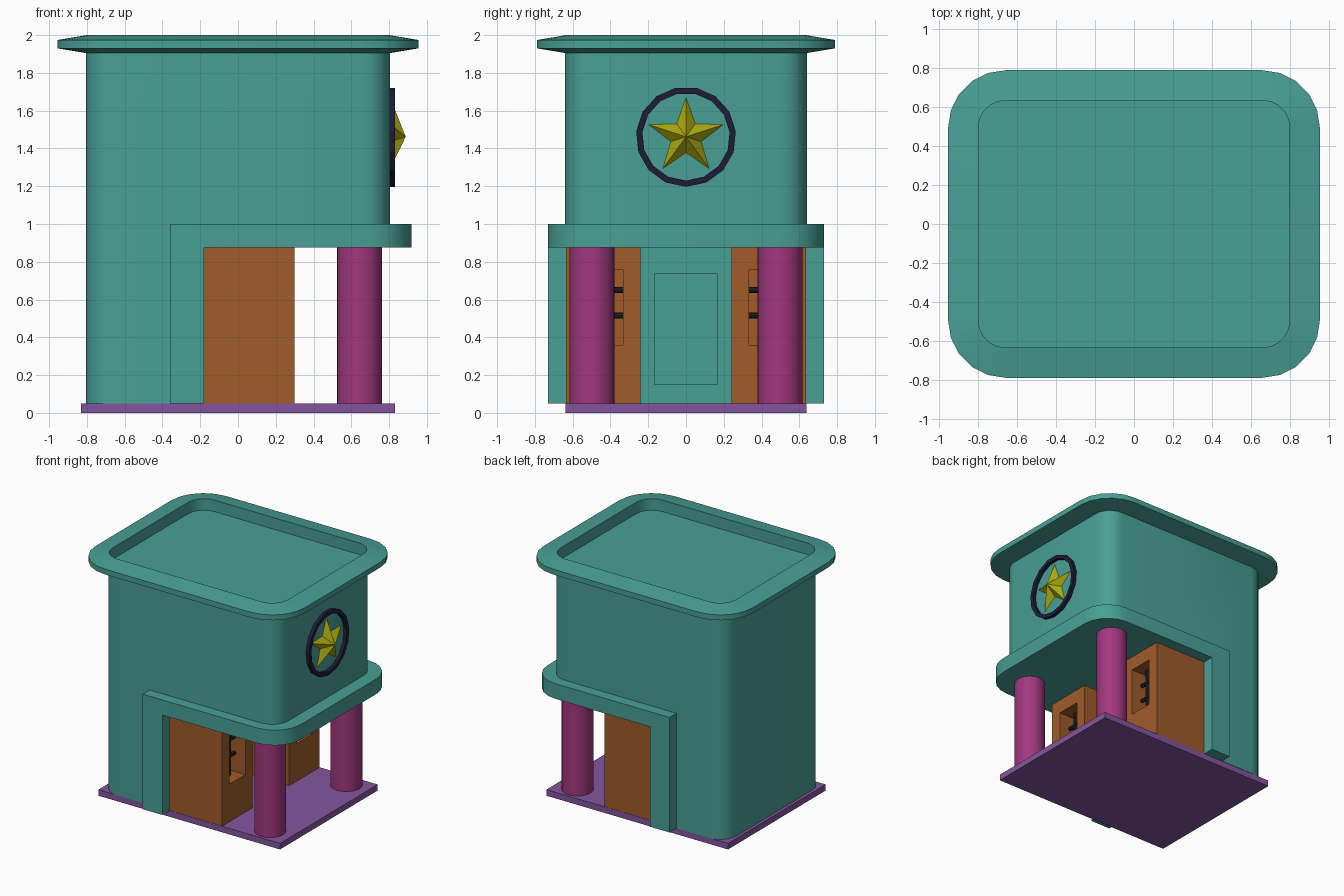
import bpy, bmesh
from math import pi, sin, cos, radians

if "Cube" in bpy.data.objects:
    bpy.data.objects.remove(bpy.data.objects["Cube"])

def material(name, rgb):
    m = bpy.data.materials.new(name)
    m.diffuse_color = tuple((c / 255) ** 2.2 for c in rgb) + (1,)
    m.use_nodes = True
    m.node_tree.nodes["Principled BSDF"].inputs["Base Color"].default_value = m.diffuse_color
    return m

TEAL = material("teal", (74, 158, 148))
PURPLE = material("purple", (130, 86, 156))
MAGENTA = material("magenta", (160, 58, 125))
BROWN = material("brown", (158, 92, 46))
BLACK = material("black", (38, 38, 42))
NAVY = material("navy", (36, 34, 58))
GOLD = material("gold", (172, 170, 22))

def activate(ob):
    bpy.ops.object.select_all(action='DESELECT')
    ob.select_set(True)
    bpy.context.view_layer.objects.active = ob

def smooth(ob):
    activate(ob)
    bpy.ops.object.shade_smooth_by_angle(angle=radians(30))

def loft(name, rings, mat, closed=False):
    """Skin rings of points; cap the ends, or join last ring to first."""
    bm = bmesh.new()
    vs = [[bm.verts.new(p) for p in r] for r in rings]
    n = len(vs[0])
    pairs = list(zip(vs, vs[1:])) + ([(vs[-1], vs[0])] if closed else [])
    for a, b in pairs:
        for i in range(n):
            j = (i + 1) % n
            bm.faces.new((a[i], a[j], b[j], b[i]))
    if not closed:
        bm.faces.new(vs[0])
        bm.faces.new(vs[-1])
    bmesh.ops.recalc_face_normals(bm, faces=bm.faces)
    me = bpy.data.meshes.new(name)
    bm.to_mesh(me)
    bm.free()
    ob = bpy.data.objects.new(name, me)
    bpy.context.collection.objects.link(ob)
    me.materials.append(mat)
    return ob

def outline(r, z, cx=0.66, cy=0.495, back=None, n=5):
    """Rounded rectangle, optionally cut square at x = back."""
    pts = []
    for q, (sx, sy) in enumerate([(1, 1), (-1, 1), (-1, -1), (1, -1)]):
        if sx < 0 and back is not None:
            pts.append((back, sy * (cy + r), z))
            continue
        for i in range(n + 1):
            a = (q + i / n) * pi / 2
            pts.append((sx * cx + r * cos(a), sy * cy + r * sin(a), z))
    return pts

def box(name, x, y, z, mat):
    ring = lambda h: [(x[0], y[0], h), (x[1], y[0], h), (x[1], y[1], h), (x[0], y[1], h)]
    return loft(name, [ring(z[0]), ring(z[1])], mat)

def boolean(ob, tool, op='DIFFERENCE'):
    m = ob.modifiers.new(op, 'BOOLEAN')
    m.operation, m.object, m.solver = op, tool, 'EXACT'
    activate(ob)
    bpy.ops.object.modifier_apply(modifier=m.name)
    bpy.data.objects.remove(tool, do_unlink=True)

def rod(name, r, length, loc, mat, rot=(0, 0, 0), sides=8):
    bpy.ops.mesh.primitive_cylinder_add(vertices=sides, radius=r, depth=length,
                                        location=loc, rotation=rot)
    ob = bpy.context.object
    ob.name = name
    ob.data.materials.append(mat)
    smooth(ob)
    return ob

# Floor slab
box("floor_slab", (-0.83, 0.83), (-0.637, 0.637), (0, 0.05), PURPLE)

# Walls joined with the porch surround, then hollowed for porch and door panel
walls = loft("walls", [outline(0.145, 0.05), outline(0.145, 1.905)], TEAL)
surround = loft("porch_surround", [outline(0.235, z, cx=0.683, back=-0.36)
                                   for z in (0.05, 1.0)], TEAL)
boolean(walls, surround, 'UNION')
boolean(walls, box("porch_cut", (-0.18, 1.2), (-1, 1), (-0.1, 0.875), TEAL))
boolean(walls, box("door_cut", (-0.21, 0), (-0.167, 0.167), (0.15, 0.735), TEAL))
smooth(walls)

# Overhanging roof rim around the sunken roof
rim = loft("roof_rim", [outline(r, z) for r, z in
           [(0.14, 2.0), (0.295, 1.974), (0.295, 1.93), (0.145, 1.905), (0.14, 1.89)]],
           TEAL, closed=True)
# Crease of the rim is shallow, so keep it sharp with a small angle limit
activate(rim)
bpy.ops.object.shade_smooth_by_angle(angle=radians(20))

# Porch pillars and brown side blocks with barred windows
for s, side in ((-1, "front"), (1, "back")):
    rod(side + "_pillar", 0.119, 0.825, (0.643, s * 0.497, 0.4625), MAGENTA, sides=24)
    ys = lambda a, b: tuple(sorted((s * a, s * b)))
    block = box(side + "_side_block", (-0.18, 0.30), ys(0.24, 0.635), (0.05, 0.875), BROWN)
    boolean(block, box("niche_cut", (0.12, 0.5), ys(0.333, 0.54), (0.36, 0.76), BROWN))
    for i, z in enumerate((0.515, 0.65)):
        rod(f"{side}_window_crossbar_{i}", 0.016, 0.207, (0.20, s * 0.4365, z), BLACK,
            (pi / 2, 0, 0))
    for i, y in enumerate((0.402, 0.471)):
        rod(f"{side}_window_bar_{i}", 0.016, 0.40, (0.20, s * y, 0.56), BLACK)

# Badge ring on the right wall
CZ, N = 1.462, 15
def circle(r, x):
    return [(x, r * sin((i + 0.5) * 2 * pi / N), CZ + r * cos((i + 0.5) * 2 * pi / N))
            for i in range(N)]
loft("badge_ring", [circle(0.265, 0.80), circle(0.265, 0.832),
                    circle(0.232, 0.832), circle(0.232, 0.80)], NAVY, closed=True)

# Faceted star inside the ring
bm = bmesh.new()
star = [bm.verts.new((0.803, r * sin(i * pi / 5), CZ + r * cos(i * pi / 5)))
        for i, r in enumerate([0.213, 0.086] * 5)]
tip = bm.verts.new((0.888, 0, CZ))
for i in range(10):
    bm.faces.new((star[i], star[(i + 1) % 10], tip))
bm.faces.new(star)
bmesh.ops.recalc_face_normals(bm, faces=bm.faces)
me = bpy.data.meshes.new("star")
bm.to_mesh(me)
bm.free()
me.materials.append(GOLD)
bpy.context.collection.objects.link(bpy.data.objects.new("star", me))
